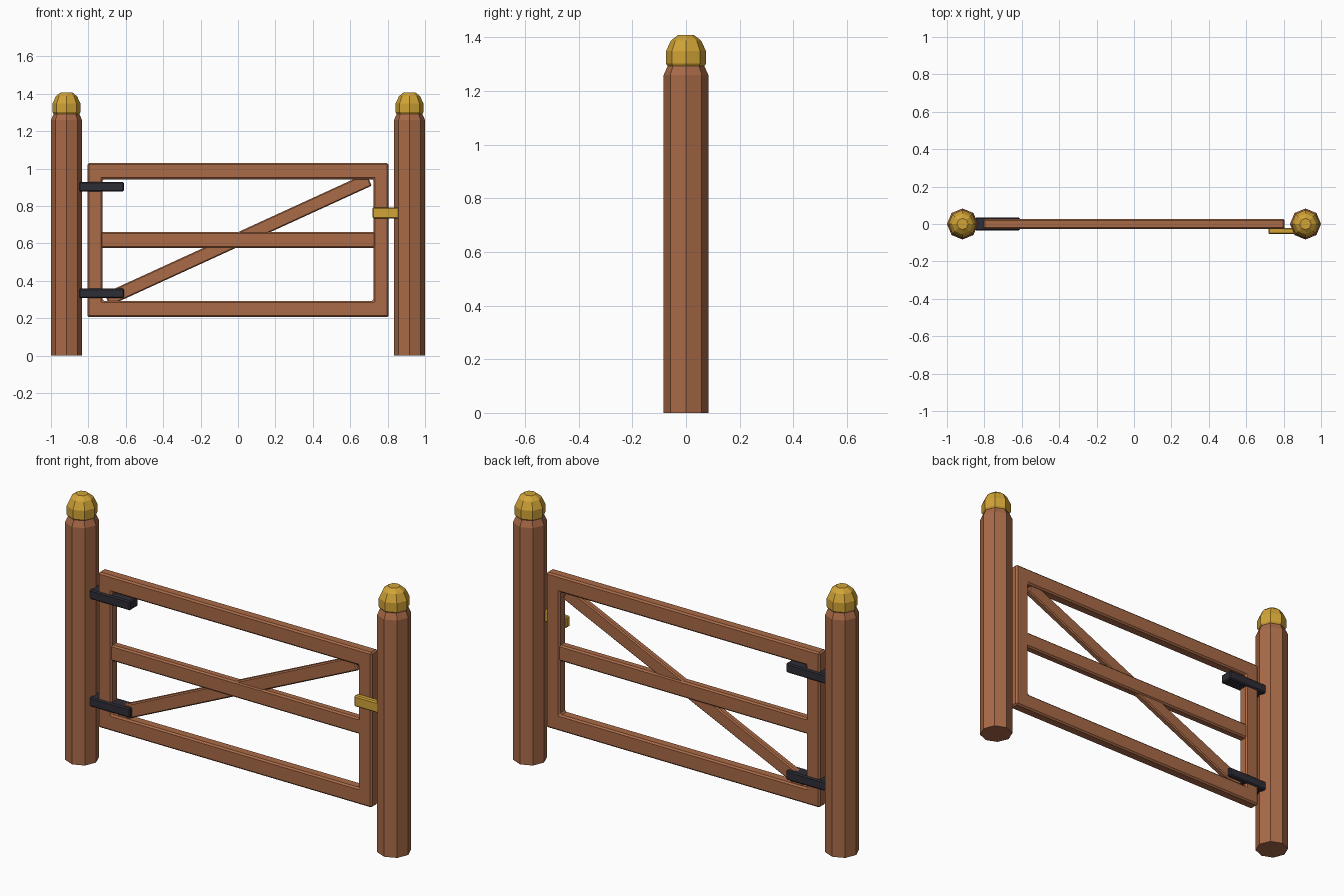
import bpy, bmesh, math
from mathutils import Matrix

if "Cube" in bpy.data.objects:
    bpy.data.objects.remove(bpy.data.objects["Cube"])


def material(name, rgb):
    m = bpy.data.materials.new(name)
    m.diffuse_color = (*rgb, 1)
    m.use_nodes = True
    m.node_tree.nodes["Principled BSDF"].inputs["Base Color"].default_value = m.diffuse_color
    return m


WOOD = material("brown wood", (0.40, 0.145, 0.064))
GOLD = material("gold", (0.64, 0.37, 0.037))
IRON = material("dark iron", (0.027, 0.026, 0.037))


def finish(bm, name, mat):
    bmesh.ops.recalc_face_normals(bm, faces=bm.faces)
    me = bpy.data.meshes.new(name)
    bm.to_mesh(me)
    bm.free()
    me.materials.append(mat)
    ob = bpy.data.objects.new(name, me)
    bpy.context.collection.objects.link(ob)
    return ob


def bevel(ob, width):
    mod = ob.modifiers.new("bevel", 'BEVEL')
    mod.width = width
    mod.segments = 1
    mod.limit_method = 'ANGLE'


def box(name, center, size, mat, tilt=0.0, edge=0.008):
    bm = bmesh.new()
    bmesh.ops.create_cube(bm, size=1)
    bmesh.ops.transform(bm, matrix=Matrix.Diagonal((*size, 1)), verts=bm.verts)
    bmesh.ops.transform(bm, matrix=Matrix.Translation(center) @ Matrix.Rotation(-tilt, 4, 'Y'),
                        verts=bm.verts)
    bevel(finish(bm, name, mat), edge)


def lathe(name, x, profile, mat, sides=8):
    # stacked rings of (radius, height), closed at both ends
    bm = bmesh.new()
    rings = [[bm.verts.new((x + r * math.cos(math.tau * i / sides),
                            r * math.sin(math.tau * i / sides), z)) for i in range(sides)]
             for r, z in profile]
    for a, b in zip(rings, rings[1:]):
        for i in range(sides):
            j = (i + 1) % sides
            bm.faces.new((a[i], a[j], b[j], b[i]))
    bm.faces.new(rings[0])
    bm.faces.new(rings[-1])
    finish(bm, name, mat)


# octagonal posts with faceted caps
for side, x in (("left", -0.917), ("right", 0.917)):
    lathe(side + "_post", x, [(0.083, 0), (0.083, 1.26), (0.066, 1.298)], WOOD)
    lathe(side + "_post_cap", x, [(0.069, 1.293), (0.075, 1.302), (0.075, 1.348),
                                  (0.056, 1.388), (0.03, 1.408)], GOLD)

# gate frame: rectangular ring with thickness
bm = bmesh.new()
corners = [(-1, -1), (1, -1), (1, 1), (-1, 1)]
loops = [[bm.verts.new((sx * hx, y, 0.618 + sz * hz)) for sx, sz in corners]
         for hx, hz, y in ((0.804, 0.412, -0.028), (0.724, 0.325, -0.028),
                           (0.724, 0.325, 0.028), (0.804, 0.412, 0.028))]
for k in range(4):
    a, b = loops[k], loops[(k + 1) % 4]
    for i in range(4):
        j = (i + 1) % 4
        bm.faces.new((a[i], a[j], b[j], b[i]))
bevel(finish(bm, "gate_frame", WOOD), 0.008)

# middle rail and diagonal brace
box("middle_rail", (0, 0, 0.618), (1.48, 0.046, 0.085), WOOD)
box("diagonal_brace", (0, 0, 0.621), (1.54, 0.034, 0.072), WOOD, tilt=math.radians(24.6), edge=0.006)

# strap hinges
for name, z in (("upper_hinge", 0.903), ("lower_hinge", 0.333)):
    box(name, (-0.73, 0, z), (0.24, 0.07, 0.05), IRON, edge=0.006)

# latch bar reaching into the right post
box("latch", (0.80, -0.038, 0.763), (0.164, 0.032, 0.058), GOLD, edge=0.006)
